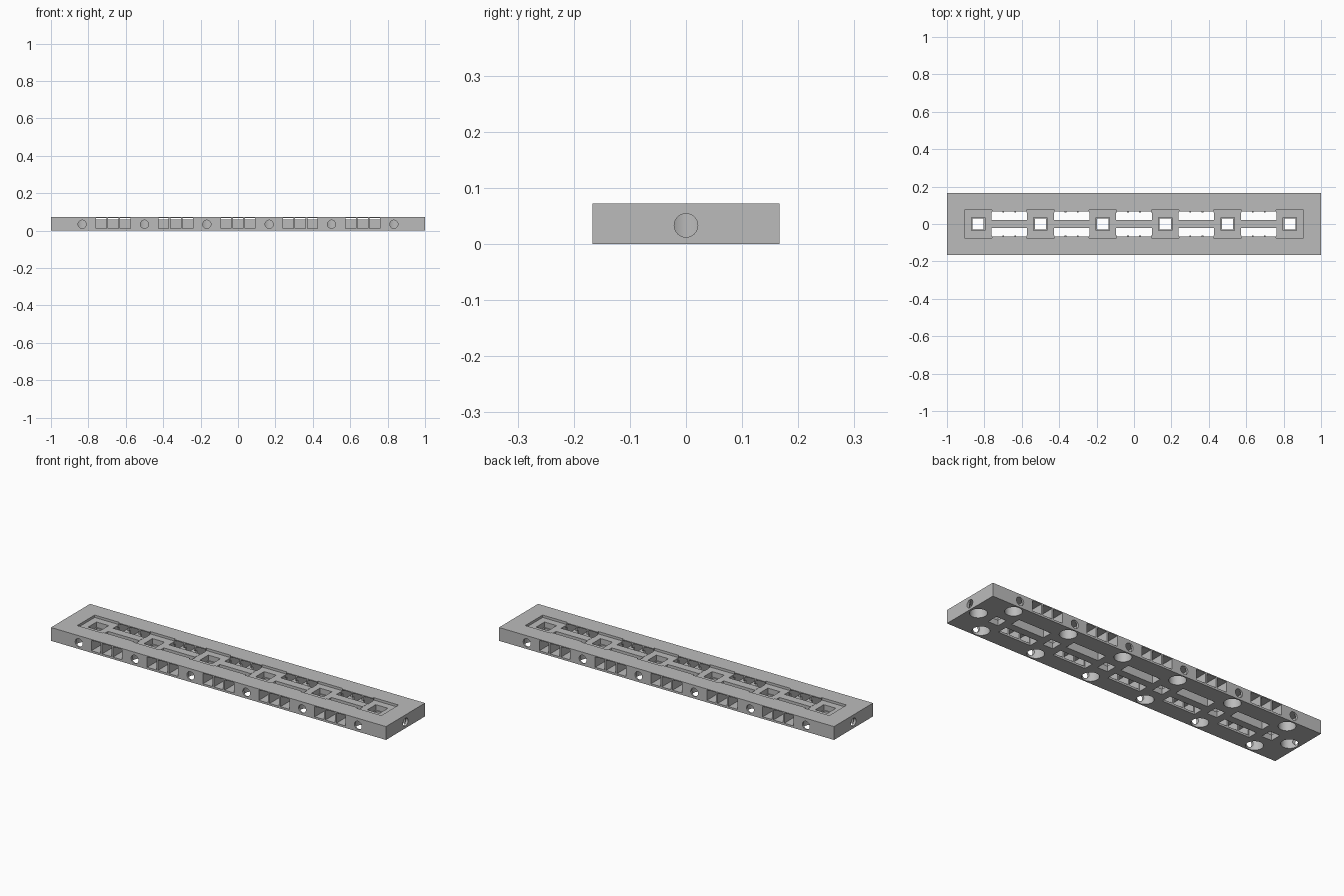
import bpy, bmesh, math
from mathutils import Matrix

if "Cube" in bpy.data.objects:
    bpy.data.objects.remove(bpy.data.objects["Cube"])

L, W, H = 2.0, 0.333, 0.072
PITCH = L / 6
COLUMNS = [(i - 2.5) * PITCH for i in range(6)]   # square holes
BAYS = [(i - 2) * PITCH for i in range(5)]        # slotted bays between them
SIDES = (-1, 1)


def add_box(bm, x0, x1, y0, y1, z0, z1):
    size = Matrix.Diagonal((x1 - x0, abs(y1 - y0), z1 - z0, 1))
    place = Matrix.Translation(((x0 + x1) / 2, (y0 + y1) / 2, (z0 + z1) / 2))
    bmesh.ops.create_cube(bm, size=1, matrix=place @ size)


def add_cylinder(bm, center, radius, depth, axis="Z"):
    turn = {"Z": Matrix(), "X": Matrix.Rotation(math.pi / 2, 4, "Y"),
            "Y": Matrix.Rotation(math.pi / 2, 4, "X")}[axis]
    bmesh.ops.create_cone(bm, cap_ends=True, segments=32, radius1=radius, radius2=radius,
                          depth=depth, matrix=Matrix.Translation(center) @ turn)


def make_object(name, bm):
    mesh = bpy.data.meshes.new(name)
    bmesh.ops.recalc_face_normals(bm, faces=bm.faces)
    bm.to_mesh(mesh)
    bm.free()
    obj = bpy.data.objects.new(name, mesh)
    bpy.context.collection.objects.link(obj)
    return obj


# Plate body
body = bmesh.new()
add_box(body, -L / 2, L / 2, -W / 2, W / 2, 0, H)
plate = make_object("slotted_plate", body)

grey = bpy.data.materials.new("plain_grey")
grey.use_nodes = True
grey.diffuse_color = (0.5, 0.5, 0.5, 1)
grey.node_tree.nodes["Principled BSDF"].inputs["Base Color"].default_value = (0.5, 0.5, 0.5, 1)
plate.data.materials.append(grey)


def cut(name, bm):
    cutter = make_object(name, bm)
    cutter.hide_render = True
    cutter.data.materials.append(grey)
    mod = plate.modifiers.new(name, "BOOLEAN")
    mod.operation = "DIFFERENCE"
    mod.solver = "EXACT"
    mod.object = cutter
    bpy.context.view_layer.objects.active = plate
    bpy.ops.object.modifier_apply(modifier=name)
    bpy.data.objects.remove(cutter)


# Shallow channel along the top, then wider square seats
channel = bmesh.new()
add_box(channel, COLUMNS[0], COLUMNS[-1], -0.066, 0.066, 0.06, 0.1)
cut("top_channel", channel)

seats = bmesh.new()
for x in COLUMNS:
    add_box(seats, x - 0.074, x + 0.074, -0.074, 0.074, 0.059, 0.1)
cut("square_seats", seats)

# Stepped square holes through the plate
for name, r, z0 in (("upper_square_holes", 0.036, 0.03), ("square_holes", 0.03, -0.1)):
    holes = bmesh.new()
    for x in COLUMNS:
        add_box(holes, x - r, x + r, -r, r, z0, 0.1)
    cut(name, holes)

# Long through slots, widened from below
for name, half, y0, y1, z1 in (("bay_slots", 0.095, 0.022, 0.062, 0.1),
                               ("lower_bay_slots", 0.097, 0.0205, 0.075, 0.045)):
    slots = bmesh.new()
    for x in BAYS:
        for s in SIDES:
            add_box(slots, x - half, x + half, min(s * y0, s * y1), max(s * y0, s * y1), -0.1, z1)
    cut(name, slots)

# Three side windows in each bay, leading into the slots
windows = bmesh.new()
for x in BAYS:
    for s in SIDES:
        for a, b in ((-0.092, -0.037), (-0.028, 0.028), (0.037, 0.092)):
            add_box(windows, x + a, x + b, min(s * 0.05, s * 0.3), max(s * 0.05, s * 0.3),
                    0.011, 0.067)
cut("side_windows", windows)

# Round pockets under the plate
pockets = bmesh.new()
pocket_spots = [(x, s * 0.118) for x in COLUMNS for s in SIDES] + [(s * 0.948, 0) for s in SIDES]
for x, y in pocket_spots:
    add_cylinder(pockets, (x, y, 0), 0.042, 0.114)
cut("round_pockets", pockets)

# Bolt holes from the long sides and the ends into the pockets
bolts = bmesh.new()
for s in SIDES:
    for x in COLUMNS:
        add_cylinder(bolts, (x, s * 0.16, 0.034), 0.022, 0.08, "Y")
    add_cylinder(bolts, (s * 0.99, 0, 0.033), 0.021, 0.08, "X")
cut("bolt_holes", bolts)

# Smooth round walls, sharp edges elsewhere
bpy.ops.object.select_all(action="DESELECT")
plate.select_set(True)
bpy.context.view_layer.objects.active = plate
bpy.ops.object.shade_smooth_by_angle(angle=math.radians(30))
